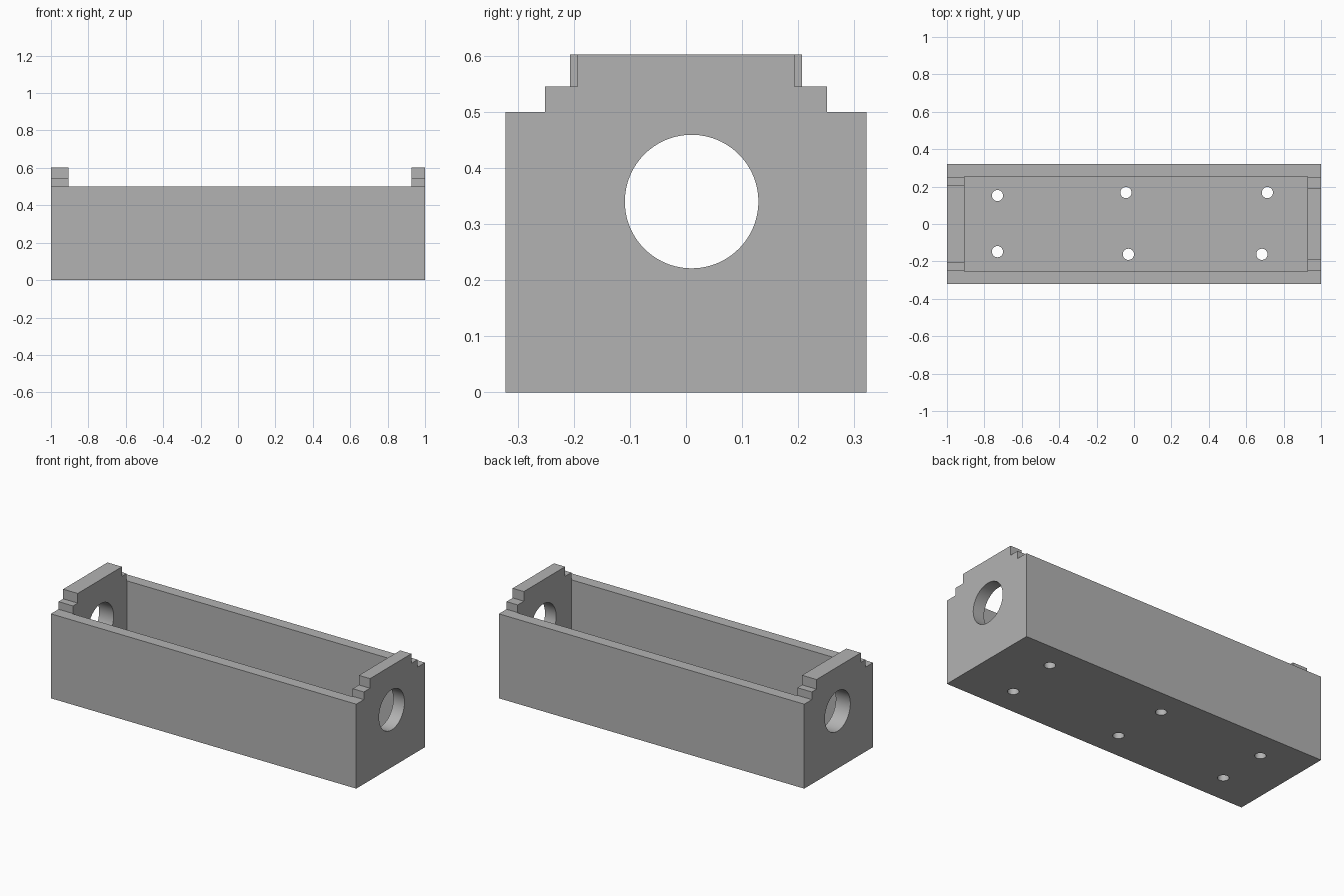
import bpy, math
from mathutils import Matrix

if "Cube" in bpy.data.objects:
    bpy.data.objects.remove(bpy.data.objects["Cube"], do_unlink=True)

# Overall sizes
HALF_W, RIM, STEP_Z, TOP = 0.322, 0.50, 0.545, 0.602
STEP_Y, TOP_Y_A, TOP_Y_B = 0.251, 0.207, 0.193
CAVITY_X, CAVITY_Y, FLOOR = (-0.905, 0.927), 0.255, 0.07

grey = bpy.data.materials.new("grey")
grey.use_nodes = True
COLOUR = (0.45, 0.45, 0.45, 1)
grey.diffuse_color = COLOUR
grey.node_tree.nodes["Principled BSDF"].inputs["Base Color"].default_value = COLOUR


def extrude_x(name, half_profile, x0, x1):
    """Mirror a half profile of (y, z) points about y = 0 and extrude it along x."""
    loop = half_profile + [(-y, z) for y, z in reversed(half_profile)]
    n = len(loop)
    verts = [(x, y, z) for x in (x0, x1) for y, z in loop]
    faces = [list(range(n))[::-1], list(range(n, 2 * n))]
    faces += [(i, (i + 1) % n, n + (i + 1) % n, n + i) for i in range(n)]
    mesh = bpy.data.meshes.new(name)
    mesh.from_pydata(verts, [], faces)
    mesh.materials.append(grey)
    obj = bpy.data.objects.new(name, mesh)
    bpy.context.collection.objects.link(obj)
    return obj


def cylinder(name, location, radius, depth, sides, along_x=False):
    turn = (0, math.pi / 2, 0) if along_x else (0, 0, 0)
    bpy.ops.mesh.primitive_cylinder_add(vertices=sides, radius=radius, depth=depth,
                                        location=location, rotation=turn)
    obj = bpy.context.object
    obj.name = name
    obj.data.materials.append(grey)
    return obj


def cut(target, cutter):
    cutter.hide_render = True
    mod = target.modifiers.new("cut", "BOOLEAN")
    mod.operation, mod.solver, mod.object = "DIFFERENCE", "EXACT", cutter
    bpy.ops.object.select_all(action="DESELECT")
    bpy.context.view_layer.objects.active = target
    target.select_set(True)
    bpy.ops.object.modifier_apply(modifier=mod.name)
    bpy.data.objects.remove(cutter, do_unlink=True)


# Solid block with the stepped end profile
box = extrude_x("open_box", [(HALF_W, 0), (HALF_W, RIM), (STEP_Y, RIM), (STEP_Y, STEP_Z),
                             (TOP_Y_A, STEP_Z), (TOP_Y_A, TOP)], -1, 1)

# Cavity and lowered side rims, leaving the two raised ends
cut(box, extrude_x("cavity", [(CAVITY_Y, FLOOR), (CAVITY_Y, RIM), (0.5, RIM), (0.5, 1)],
                   *CAVITY_X))

# Narrower top step on the left end
for side in (-1, 1):
    notch = extrude_x("notch", [(0.05, STEP_Z), (0.05, 1)], 0.8, 1.2)
    notch.data.transform(Matrix.Translation((0, side * (TOP_Y_B + 0.05), 0)))
    cut(box, notch)

# Round opening through both ends
cut(box, cylinder("end_opening", (0, 0.01, 0.34), 0.119, 3, 96, True))

# Mounting holes in the floor
for x, y in [(-0.73, 0.152), (-0.73, -0.148), (-0.043, 0.168),
             (-0.03, -0.162), (0.713, 0.168), (0.684, -0.162)]:
    cut(box, cylinder("floor_hole", (x, y, 0), 0.03, 0.4, 32))

bpy.ops.object.shade_smooth_by_angle(angle=math.radians(30))
